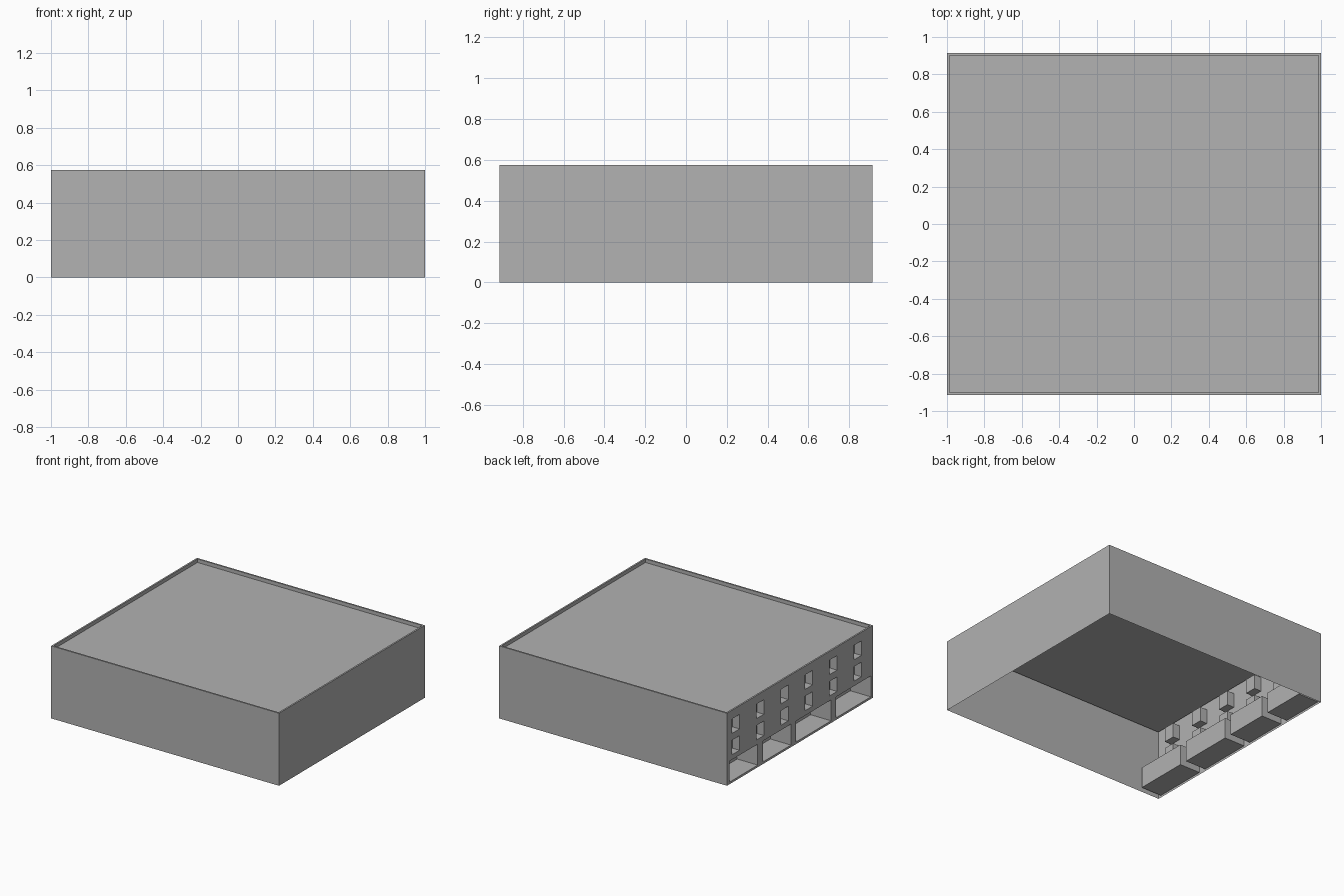
import bpy, bmesh, math
from mathutils import Vector

if "Cube" in bpy.data.objects:
    bpy.data.objects.remove(bpy.data.objects["Cube"])

X, Y, H = 1.0, 0.914, 0.575      # half sizes and height
T, ROOF = 0.013, 0.547           # parapet thickness, roof level

grey = bpy.data.materials.new("light_grey")
grey.diffuse_color = (0.445, 0.445, 0.445, 1)
grey.use_nodes = True
grey.node_tree.nodes["Principled BSDF"].inputs["Base Color"].default_value = grey.diffuse_color


def quad(bm, pts, facing):
    """Add a quad whose normal points along 'facing'."""
    f = bm.faces.new([bm.verts.new(p) for p in pts])
    f.normal_update()
    if f.normal.dot(Vector(facing)) < 0:
        f.normal_flip()


def finish(bm, name):
    bmesh.ops.remove_doubles(bm, verts=bm.verts, dist=1e-5)
    bmesh.ops.dissolve_limit(bm, angle_limit=math.radians(1),
                             verts=bm.verts, edges=bm.edges)
    me = bpy.data.meshes.new(name)
    bm.to_mesh(me)
    bm.free()
    me.materials.append(grey)
    ob = bpy.data.objects.new(name, me)
    bpy.context.collection.objects.link(ob)


def upright(bm, a, b, z0, z1, facing):
    """Vertical quad between two plan points."""
    quad(bm, [(*a, z0), (*b, z0), (*b, z1), (*a, z1)], facing)


# openings in the left facade: (y0, y1, z0, z1, depth)
doors = [(a, b, 0.017, 0.183, 0.18) for a, b in
         ((0.529, 0.882), (0.113, 0.466), (-0.391, 0.05), (-0.889, -0.454))]
windows = [(0.757 - i * 0.3055, 0.851 - i * 0.3055, z0, z0 + 0.115, 0.062)
           for i in range(6) for z0 in (0.222, 0.391)]

# plain front, back and right walls (thin sheets, open below)
bm = bmesh.new()
upright(bm, (-X, -Y), (X, -Y), 0, H, (0, -1, 0))
upright(bm, (X, -Y), (X, Y), 0, H, (1, 0, 0))
upright(bm, (X, Y), (-X, Y), 0, H, (0, 1, 0))
finish(bm, "plain_walls")

# left facade: grid of cells, leaving out the openings
bm = bmesh.new()
holes = doors + windows
ys = sorted({-Y, Y} | {v for h in holes for v in h[:2]})
zs = sorted({0, H} | {v for h in holes for v in h[2:4]})
for y0, y1 in zip(ys, ys[1:]):
    for z0, z1 in zip(zs, zs[1:]):
        cy, cz = (y0 + y1) / 2, (z0 + z1) / 2
        if not any(h[0] < cy < h[1] and h[2] < cz < h[3] for h in holes):
            upright(bm, (-X, y0), (-X, y1), z0, z1, (-1, 0, 0))
finish(bm, "left_facade")

# recessed pockets behind the openings
for name, group in (("loading_bays", doors), ("window_recesses", windows)):
    bm = bmesh.new()
    for y0, y1, z0, z1, d in group:
        xb = -X + d
        upright(bm, (xb, y0), (xb, y1), z0, z1, (-1, 0, 0))
        upright(bm, (-X, y0), (xb, y0), z0, z1, (0, 1, 0))
        upright(bm, (-X, y1), (xb, y1), z0, z1, (0, -1, 0))
        for z, up in ((z0, 1), (z1, -1)):
            quad(bm, [(-X, y0, z), (xb, y0, z), (xb, y1, z), (-X, y1, z)], (0, 0, up))
    finish(bm, name)

# parapet: flat rim and inner faces
bm = bmesh.new()
signs = [(-1, -1), (1, -1), (1, 1), (-1, 1)]
outer = [(sx * X, sy * Y) for sx, sy in signs]
inner = [(sx * (X - T), sy * (Y - T)) for sx, sy in signs]
for i in range(4):
    j = (i + 1) % 4
    quad(bm, [(*outer[i], H), (*outer[j], H), (*inner[j], H), (*inner[i], H)], (0, 0, 1))
    mid = Vector(inner[i]) + Vector(inner[j])
    upright(bm, inner[i], inner[j], ROOF, H, (-mid.x, -mid.y, 0))
finish(bm, "parapet")

# flat roof
bm = bmesh.new()
quad(bm, [(*p, ROOF) for p in inner], (0, 0, 1))
finish(bm, "roof")
